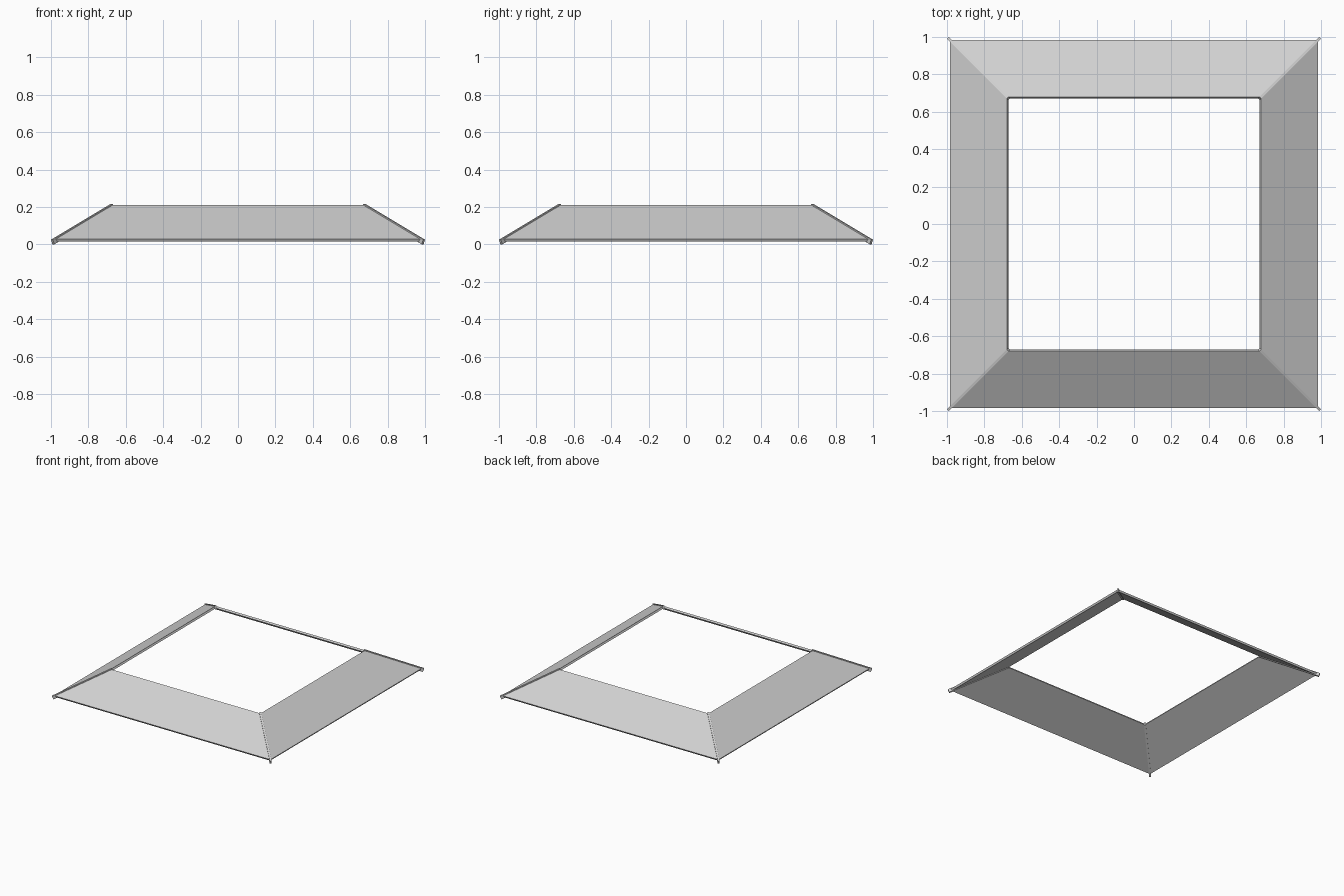
import bpy
import bmesh
from math import pi, sqrt
from mathutils import Vector, Matrix

cube = bpy.data.objects.get("Cube")
if cube:
    bpy.data.objects.remove(cube, do_unlink=True)

grey = bpy.data.materials.new("light grey")
grey.use_nodes = True
colour = (0.64, 0.64, 0.64, 1)
grey.diffuse_color = colour
grey.node_tree.nodes["Principled BSDF"].inputs["Base Color"].default_value = colour

# Slope of the roof skirt: distance from the centre and height
EAVE = Vector((0.984, 0.028))
TOP = Vector((0.68, 0.21))
PANEL_THICK = 0.016
HIP_WIDTH, HIP_DEPTH, HIP_RAISE = 0.014, 0.0277, 0.004
HIP_OUT, HIP_IN = 0.995, 0.675


def prism(name, start, end, turn):
    """Solid between two matching four-sided ends, turned about z."""
    bm = bmesh.new()
    a = [bm.verts.new(p) for p in start]
    b = [bm.verts.new(p) for p in end]
    bm.faces.new(a)
    bm.faces.new(b[::-1])
    for i in range(4):
        j = (i + 1) % 4
        bm.faces.new((a[j], a[i], b[i], b[j]))
    bmesh.ops.recalc_face_normals(bm, faces=bm.faces)
    bm.transform(Matrix.Rotation(turn, 4, "Z"))
    mesh = bpy.data.meshes.new(name)
    bm.to_mesh(mesh)
    bm.free()
    mesh.materials.append(grey)
    obj = bpy.data.objects.new(name, mesh)
    bpy.context.collection.objects.link(obj)


# Sloping panel section, with edges square to the slope
along = (TOP - EAVE).normalized()
inward = Vector((-along.y, along.x)) * PANEL_THICK
section = [EAVE, TOP, TOP + inward, EAVE + inward]


def hip_point(r):
    drop = (EAVE.y - TOP.y) / (EAVE.x - TOP.x)
    return Vector((r, r, EAVE.y + (r - EAVE.x) * drop + HIP_RAISE))


# Hip bar section, square to the line of the hip
outer, inner = hip_point(HIP_OUT), hip_point(HIP_IN)
side = Vector((1, -1, 0)) / sqrt(2) * HIP_WIDTH / 2
down = side.cross(inner - outer).normalized() * HIP_DEPTH
if down.z > 0:
    down = -down


def bar_end(p):
    return [p + side, p - side, p - side + down, p + side + down]


# Four mitred panels and four hip bars
for i, (wall, corner) in enumerate((("left", "back_left"), ("back", "back_right"),
                                    ("right", "front_right"), ("front", "front_left"))):
    turn = i * pi / 2
    prism(wall + "_panel", [(r, -r, z) for r, z in section],
          [(r, r, z) for r, z in section], turn)
    prism(corner + "_hip_bar", bar_end(outer), bar_end(inner), turn)
